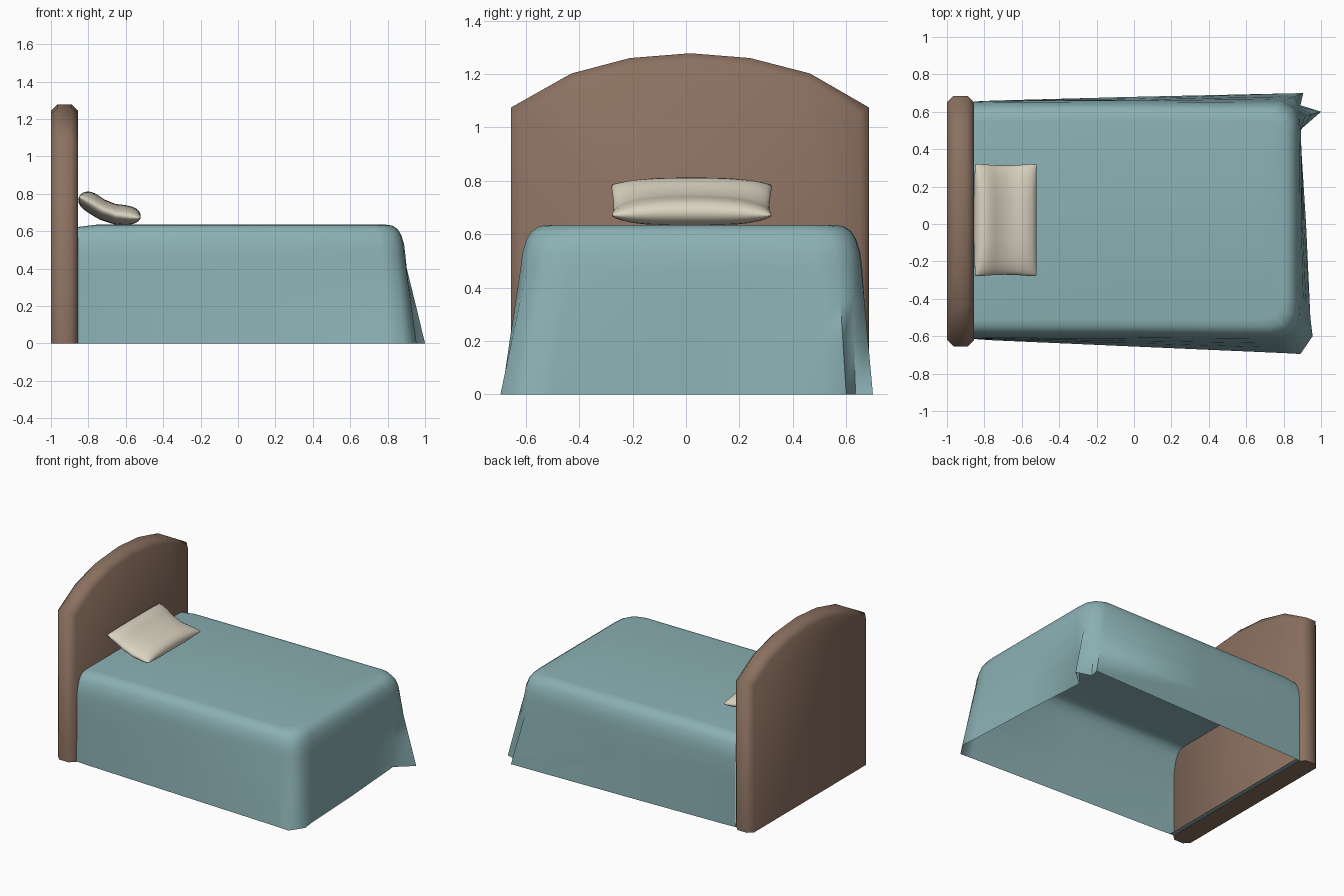
import bpy, bmesh, math

if "Cube" in bpy.data.objects:
    bpy.data.objects.remove(bpy.data.objects["Cube"])


def material(name, rgb):
    m = bpy.data.materials.new(name)
    m.diffuse_color = (*rgb, 1)
    m.use_nodes = True
    m.node_tree.nodes["Principled BSDF"].inputs["Base Color"].default_value = m.diffuse_color
    return m


brown = material("brown wood", (0.26, 0.165, 0.118))
teal = material("teal cloth", (0.26, 0.44, 0.46))
cream = material("cream cloth", (0.70, 0.65, 0.53))


def finish(bm, name, mat, angle, recalc=True):
    if recalc:
        bmesh.ops.recalc_face_normals(bm, faces=bm.faces)
    me = bpy.data.meshes.new(name)
    bm.to_mesh(me)
    bm.free()
    ob = bpy.data.objects.new(name, me)
    bpy.context.collection.objects.link(ob)
    me.materials.append(mat)
    bpy.ops.object.select_all(action='DESELECT')
    ob.select_set(True)
    bpy.context.view_layer.objects.active = ob
    bpy.ops.object.shade_smooth_by_angle(angle=math.radians(angle))
    return ob


# headboard: arched profile extruded along x, rims chamfered except at the floor
profile = [(-.655, 0), (-.655, 1.075), (-.43, 1.202), (-.21, 1.26), (.015, 1.278),
           (.24, 1.26), (.465, 1.202), (.685, 1.075), (.685, 0)]
bm = bmesh.new()
face = bm.faces.new([bm.verts.new((-1, y, z)) for y, z in profile])
ext = bmesh.ops.extrude_face_region(bm, geom=[face])
for v in ext["geom"]:
    if isinstance(v, bmesh.types.BMVert):
        v.co.x = -.855
rim = [e for e in bm.edges if abs(e.verts[0].co.x - e.verts[1].co.x) < 1e-5
       and max(v.co.z for v in e.verts) > .01]
bmesh.ops.bevel(bm, geom=rim, offset=.035, segments=1, affect='EDGES')
finish(bm, "headboard", brown, 50)

# blanket: open U-shaped rings, from a draped hem to a rounded top
hem = [(-.855, -.615), (-.75, -.622), (0, -.655), (.80, -.69), (.89, -.695), (.955, -.60),
       (.943, -.5), (.92, 0), (.885, .5), (1.0, .60), (.89, .635), (.905, .70),
       (0, .68), (-.75, .66), (-.855, .655)]
body = [(-.855, -.612), (-.75, -.613), (0, -.615), (.77, -.62), (.848, -.595), (.888, -.525),
        (.895, -.44), (.895, 0), (.893, .49), (.885, .57), (.855, .622), (.79, .657),
        (0, .66), (-.75, .658), (-.855, .655)]
bm = bmesh.new()
rings = []


def add_ring(points, z, drop=0):
    last = len(points) - 1
    rings.append([bm.verts.new((x, y, z - (drop if i in (0, last) else 0)))
                  for i, (x, y) in enumerate(points)])


for z, t in ((0, 0), (.2, .42), (.35, .74), (.47, 1)):
    add_ring([(a[0] + (b[0] - a[0]) * t, a[1] + (b[1] - a[1]) * t)
              for a, b in zip(hem, body)], z)
for z, d in ((.53, .007), (.58, .022), (.612, .042), (.63, .07), (.635, .105)):
    pts = [(-.855 + (x + .855) * (1 - d / 1.75), .021 + (y - .021) * (1 - d / .636))
           for x, y in body]
    add_ring(pts, z, .012)
for lo, hi in zip(rings, rings[1:]):
    for i in range(len(lo) - 1):
        bm.faces.new((lo[i], lo[i + 1], hi[i + 1], hi[i]))
top = rings[-1]
n = len(top)
for i in range(n // 2 - 1):
    bm.faces.new((top[i], top[i + 1], top[n - 2 - i], top[n - 1 - i]))
bm.faces.new((top[n // 2 - 1], top[n // 2], top[n // 2 + 1]))
# narrow strip tucked in along the headboard
bm.faces.new([bm.verts.new(p) for p in ((-.855, -.615, .002), (-.855, .655, .002),
                                        (-.825, .655, .002), (-.825, -.615, .002))])
finish(bm, "blanket", teal, 60)

# pillow: a puffed grid following a curved section, leaning on the headboard
spine = [(-.85, .785), (-.79, .755), (-.725, .715), (-.655, .69), (-.585, .685), (-.52, .682)]


def along(t):
    k = min(int(t * 5), 4)
    f = t * 5 - k
    a, b = spine[k], spine[k + 1]
    return a[0] + (b[0] - a[0]) * f, a[1] + (b[1] - a[1]) * f


def pillow_point(i, j, side):
    u, v = -math.cos(math.pi * i / NU), -math.cos(math.pi * j / NV)
    x, z = along((u + 1) / 2)
    puff = .055 * math.sqrt(max(0, (1 - u ** 4) * (1 - v ** 4))) * (1 - .2 * v * v)
    slope = .5 * max(0, 1 - (u + 1) / 1.3)
    y = .021 + .306 * v * (1 - .045 * (1 - u * u)) * (1 - .03 * u ** 8)
    return (x + side * puff * slope, y,
            max(.628, z + side * puff - .012 * v * v * max(0, u)))


NU, NV = 16, 20
bm = bmesh.new()
for side in (1, -1):
    g = [[bm.verts.new(pillow_point(i, j, side)) for j in range(NV + 1)] for i in range(NU + 1)]
    for i in range(NU):
        for j in range(NV):
            q = (g[i][j], g[i + 1][j], g[i + 1][j + 1], g[i][j + 1])
            bm.faces.new(q if side > 0 else q[::-1])
bmesh.ops.remove_doubles(bm, verts=bm.verts, dist=.0005)
finish(bm, "pillow", cream, 80)
